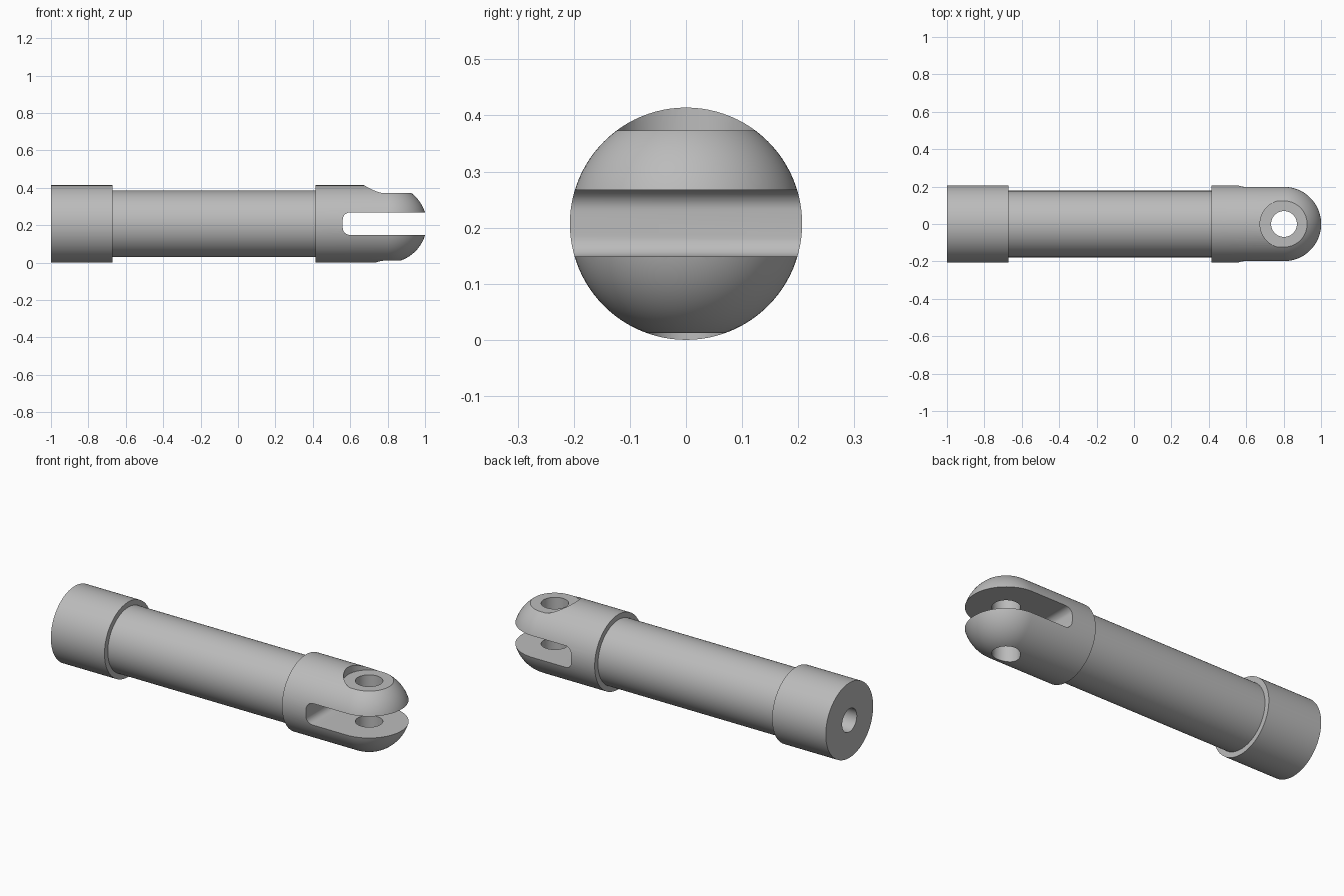
import bpy, bmesh, math
from mathutils import Matrix, Vector

cube = bpy.data.objects.get("Cube")
if cube:
    bpy.data.objects.remove(cube, do_unlink=True)

R = 0.207          # collar radius, also the height of the axis
SHAFT_R = 0.178
PIN_X = 0.802      # centre of the cross hole and of the rounded tip
CAP_END, FORK_START = -0.672, 0.414

steel = bpy.data.materials.new("grey_steel")
steel.use_nodes = True
colour = (0.5, 0.5, 0.5, 1)
steel.diffuse_color = colour
steel.node_tree.nodes["Principled BSDF"].inputs["Base Color"].default_value = colour


def make_object(name, bm):
    bmesh.ops.recalc_face_normals(bm, faces=bm.faces)
    mesh = bpy.data.meshes.new(name)
    bm.to_mesh(mesh)
    bm.free()
    mesh.materials.append(steel)
    obj = bpy.data.objects.new(name, mesh)
    bpy.context.collection.objects.link(obj)
    return obj


def activate(obj):
    bpy.ops.object.select_all(action='DESELECT')
    obj.select_set(True)
    bpy.context.view_layer.objects.active = obj


def smooth(obj):
    activate(obj)
    bpy.ops.object.shade_smooth_by_angle(angle=math.radians(30))


def lathe(name, profile, steps=96):
    """Turn (x, radius) points around the long axis."""
    bm = bmesh.new()
    verts = [bm.verts.new((x, 0, R + r)) for x, r in profile]
    edges = [bm.edges.new(pair) for pair in zip(verts, verts[1:])]
    bmesh.ops.spin(bm, geom=verts + edges, cent=(0, 0, R), axis=(1, 0, 0),
                   angle=math.tau, steps=steps, use_duplicate=False)
    bmesh.ops.remove_doubles(bm, verts=bm.verts, dist=1e-5)
    bmesh.ops.dissolve_degenerate(bm, edges=bm.edges, dist=1e-6)
    return make_object(name, bm)


def drill(name, radius, z_low, z_high):
    """Vertical cylinder cutter on the pin axis."""
    bm = bmesh.new()
    bmesh.ops.create_cone(bm, cap_ends=True, segments=64, radius1=radius,
                          radius2=radius, depth=z_high - z_low,
                          matrix=Matrix.Translation((PIN_X, 0, (z_low + z_high) / 2)))
    return make_object(name, bm)


def slot_cutter():
    """Fork slot with rounded inner corners."""
    bm = bmesh.new()
    size = Matrix.Diagonal((0.64, 0.6, 0.119, 1))
    bmesh.ops.create_cube(bm, size=1, matrix=Matrix.Translation((0.88, 0, R + 0.001)) @ size)
    corners = [e for e in bm.edges
               if all(v.co.x < 0.7 for v in e.verts)
               and abs((e.verts[0].co - e.verts[1].co).normalized().dot(Vector((0, 1, 0)))) > 0.9]
    bmesh.ops.bevel(bm, geom=corners, offset=0.037, segments=8, profile=0.5,
                    affect='EDGES')
    return make_object("slot_cutter", bm)


def cut(target, cutter):
    mod = target.modifiers.new("cut", 'BOOLEAN')
    mod.operation = 'DIFFERENCE'
    mod.solver = 'EXACT'
    mod.object = cutter
    activate(target)
    bpy.ops.object.modifier_apply(modifier=mod.name)
    bpy.data.objects.remove(cutter, do_unlink=True)


# End cap with a blind bore
smooth(lathe("end_cap", [(-0.67, 0), (-0.67, 0.064), (-1, 0.064), (-1, R),
                         (CAP_END, R), (CAP_END, SHAFT_R)]))

# Shaft
smooth(lathe("shaft", [(CAP_END, SHAFT_R), (FORK_START, SHAFT_R)]))

# Fork with a ball-shaped tip, slot, cross hole and flat seat on top
tip = [(PIN_X + R * math.sin(a), R * math.cos(a))
       for a in (math.pi / 2 * i / 24 for i in range(24))]
fork = lathe("fork", [(FORK_START, 0), (FORK_START, R)] + tip + [(PIN_X + R, 0)])
cut(fork, slot_cutter())
cut(fork, drill("pin_hole_cutter", 0.069, -0.1, 0.6))
cut(fork, drill("seat_cutter", 0.128, 0.373, 0.6))
smooth(fork)
